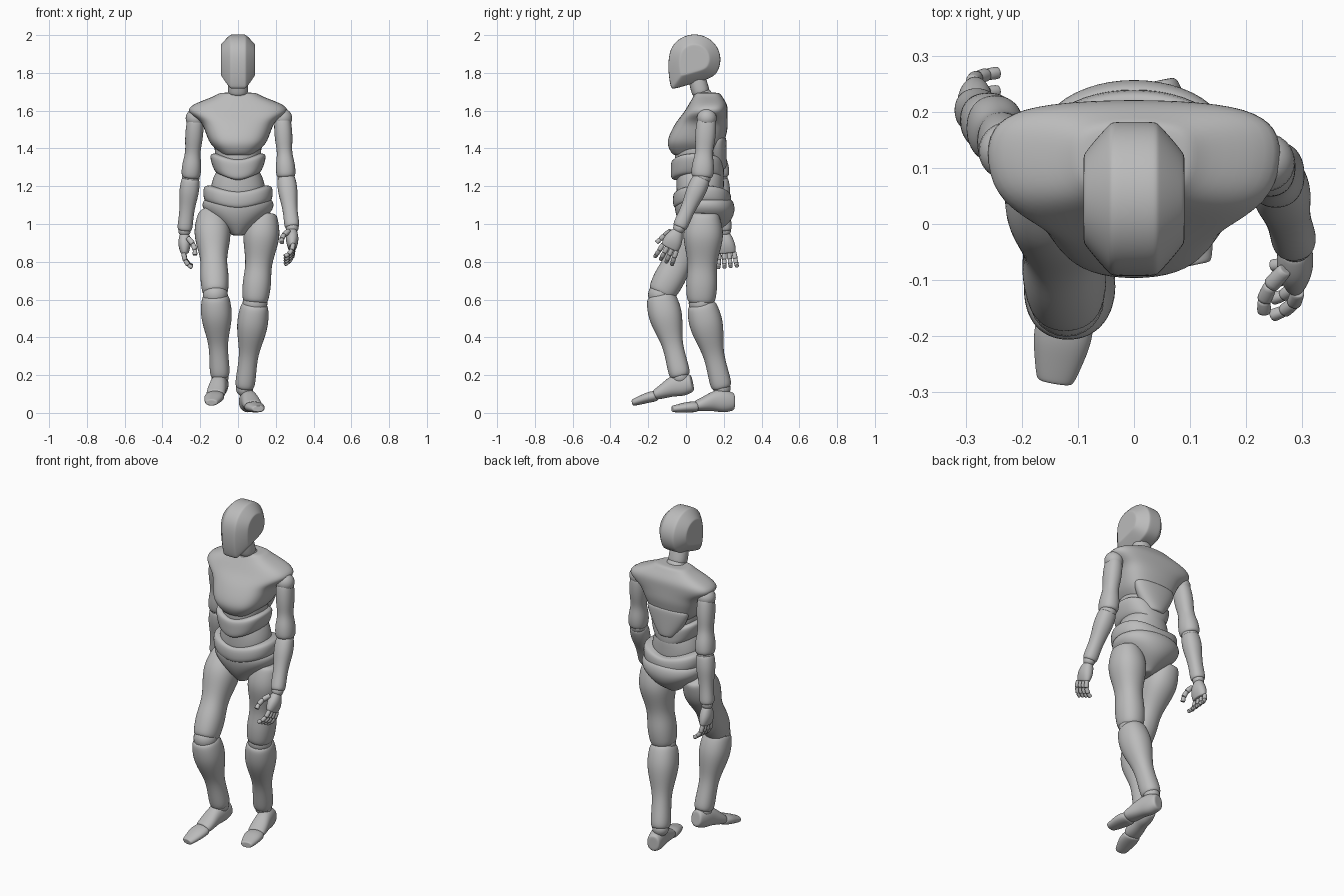
import bpy, bmesh, math
from mathutils import Matrix, Vector

if "Cube" in bpy.data.objects:
    bpy.data.objects.remove(bpy.data.objects["Cube"])

grey = bpy.data.materials.new("plain grey")
grey.use_nodes = True
grey.diffuse_color = (0.5, 0.5, 0.5, 1)
grey.node_tree.nodes["Principled BSDF"].inputs["Base Color"].default_value = grey.diffuse_color


def skin(name, rings, levels=2):
    """Join rings of points into a closed, smoothed body."""
    bm = bmesh.new()
    loops = [[bm.verts.new(point) for point in ring] for ring in rings]
    count = len(loops[0])
    for lower, upper in zip(loops, loops[1:]):
        for i in range(count):
            j = (i + 1) % count
            bm.faces.new((lower[i], lower[j], upper[j], upper[i]))
    bm.faces.new(loops[0])
    bm.faces.new(loops[-1])
    bmesh.ops.recalc_face_normals(bm, faces=bm.faces)
    for face in bm.faces:
        face.smooth = True
    mesh = bpy.data.meshes.new(name)
    bm.to_mesh(mesh)
    bm.free()
    mesh.materials.append(grey)
    body = bpy.data.objects.new(name, mesh)
    bpy.context.collection.objects.link(body)
    smoothing = body.modifiers.new("smoothing", "SUBSURF")
    smoothing.levels = smoothing.render_levels = levels


def tube(name, start, end, widths, lows, highs, matrix=Matrix(), boxy=0.9, egg=0.0, sag=0.0,
         levels=2):
    """Evenly spaced rounded sections from start to end, with softened rims.

    widths are half widths; lows and highs bound each section in local y;
    egg makes the high side wider; sag drops the middle below the flanks."""
    sides = 14

    def ring(index, along, shrink):
        middle = (lows[index] + highs[index]) / 2
        depth = (highs[index] - lows[index]) / 2 * shrink
        points = []
        for i in range(sides):
            angle = math.tau * (i + 0.5) / sides
            c, s = math.cos(angle), math.sin(angle)
            x = math.copysign(abs(c) ** boxy, c) * (1 + egg * s)
            y = math.copysign(abs(s) ** boxy, s)
            drop = sag * (abs(c) - 0.6)
            points.append(matrix @ Vector((x * widths[index] * shrink, middle + y * depth,
                                           along + drop)))
        return points

    rim = (end - start) * 0.06
    last = len(widths) - 1
    step = (end - start - 2 * rim) / last
    full = 1.03
    rings = [ring(i, start + rim + i * step, full) for i in range(last + 1)]
    rings = [ring(0, start, 0.5), ring(0, start, 0.88)] + rings
    rings += [ring(last, end, 0.88), ring(last, end, 0.5)]
    skin(name, rings, levels)


def limb(name, bottom, top, radii, depth_ratio=1.0, levels=2):
    """Turned segment between two joints; radii run from bottom to top."""
    bottom, top = Vector(bottom), Vector(top)
    axis = top - bottom
    up = axis.normalized()
    across = (Vector((1, 0, 0)) - up * up.x).normalized()
    turn = Matrix((across, up.cross(across), up)).transposed().to_4x4()
    depths = [r * depth_ratio for r in radii]
    tube(name, 0, axis.length, radii, [-d for d in depths], depths,
         Matrix.Translation(bottom) @ turn, levels=levels)


def ball(name, centre, radius):
    bpy.ops.mesh.primitive_uv_sphere_add(segments=24, ring_count=12, radius=radius, location=centre)
    bpy.context.object.name = name
    bpy.context.object.data.materials.append(grey)
    bpy.ops.object.shade_smooth()


def belt(name, bottom, top, widths, front, back, **shape):
    """Trunk band with constant front and back."""
    count = len(widths)
    tube(name, bottom, top, widths, [front] * count, [back] * count, **shape)


# Head: round skull and straight face in profile, chamfered toward the ears
profile = []
for degrees in range(-45, 160, 20):
    angle = math.radians(degrees)
    profile.append(Vector((0, 0.045 + 0.14 * math.cos(angle), 1.87 + 0.136 * math.sin(angle))))
for y, z in ((-0.094, 1.87), (-0.093, 1.79), (-0.08, 1.72), (-0.07, 1.712), (0.04, 1.745)):
    profile.append(Vector((0, y, z)))
ear = Vector((0, 0.045, 1.88))
half = [(0.038, 1), (0.042, 0.98), (0.065, 0.8), (0.087, 0.6), (0.09, 0.56), (0.09, 0.4)]
slices = [(-x, size) for x, size in reversed(half)] + half
skin("head", [[ear.lerp(p, size) + Vector((x, 0, 0)) for p in profile] for x, size in slices])

# Neck and trunk
limb("upper_neck", (0, 0.08, 1.69), (0, 0.05, 1.8), [0.055, 0.05], 0.9)
limb("lower_neck", (0, 0.11, 1.61), (0, 0.08, 1.7), [0.075, 0.055], 0.9)
tube("chest", 1.36, 1.695,
     [0.1, 0.145, 0.163, 0.177, 0.195, 0.27, 0.248, 0.12],
     [-0.08, -0.1, -0.09, -0.07, -0.045, -0.01, 0.015, 0.04],
     [0.18, 0.2, 0.21, 0.22, 0.22, 0.22, 0.22, 0.19], boxy=0.68, egg=0.08)
belt("back_plate", 1.29, 1.46, [0.06, 0.11, 0.14], 0.12, 0.215)
belt("ribs", 1.3, 1.42, [0.11, 0.13], -0.06, 0.19)
belt("upper_belly", 1.25, 1.36, [0.12, 0.14, 0.15], -0.08, 0.2, boxy=0.8, sag=0.04)
belt("lower_belly", 1.15, 1.29, [0.145, 0.14, 0.11], -0.05, 0.2, sag=0.02)
belt("waist_belt", 1.1, 1.19, [0.182, 0.186], -0.07, 0.24, boxy=0.85, sag=0.04)
tube("pelvis", 0.94, 1.135, [0.04, 0.095, 0.15, 0.19, 0.188],
     [0, -0.03, -0.05, -0.06, -0.06], [0.15, 0.22, 0.25, 0.26, 0.25])


# Feet: the tubes run forward from the heel, their local y is up
def foot(side, heel, yaw, pitch):
    pose = (Matrix.Translation(heel) @ Matrix.Rotation(yaw, 4, "Z")
            @ Matrix.Rotation(pitch + math.pi / 2, 4, "X"))
    tube(side + "_foot", 0, 0.21, [0.04, 0.046, 0.045, 0.05, 0.05],
         [0.01, 0, 0.01, 0.01, 0.01], [0.11, 0.125, 0.12, 0.095, 0.07], pose)
    tube(side + "_toes", 0.2, 0.335, [0.05, 0.053, 0.045, 0.035],
         [0.003] * 4, [0.06, 0.06, 0.05, 0.04], pose)


# Legs share their turned shapes and differ only in pose
def leg(side, hip, knee, ankle, heel, yaw, pitch):
    hip, knee, ankle = Vector(hip), Vector(knee), Vector(ankle)
    limb(side + "_thigh", knee, hip, [0.071, 0.077, 0.066, 0.084, 0.101, 0.08], 1.1)
    ball(side + "_knee", knee, 0.066)
    limb(side + "_shin", ankle, knee, [0.054, 0.05, 0.05, 0.07, 0.085, 0.076], 1.08)
    ball(side + "_ankle", ankle, 0.046)
    foot(side, heel, yaw, pitch)


leg("left", (0.135, 0.095, 1.06), (0.09, 0.08, 0.58), (0.035, 0.19, 0.13), (0.04, 0.255, 0), 0.2, 0)
leg("right", (-0.14, 0.1, 1.06), (-0.12, -0.135, 0.625), (-0.095, -0.03, 0.19),
    (-0.085, 0.045, 0.1), -0.17, 0.2)


# Hands: local axes are inward, forward and down from the wrist
def hand(side, sign, wrist, pitch):
    size = 1.15
    pose = (Matrix.Translation(wrist) @ Matrix.Rotation(pitch, 4, "X")
            @ Matrix.Diagonal((-sign * size, -size, -size, 1)))
    tube(side + "_palm", 0.015, 0.105, [0.023, 0.029, 0.028, 0.02],
         [-0.027, -0.038, -0.044, -0.043], [0.027, 0.041, 0.045, 0.043], pose)

    def digit(name, base, spread, bend, curl, length, radius):
        point = Vector(base)
        for bone in ("base", "middle", "tip"):
            reach = Vector((math.sin(bend), spread, math.cos(bend))) * length
            limb(f"{side}_{name}_{bone}", pose @ point, pose @ (point + reach),
                 [radius * 0.9, radius], levels=1)
            point += reach
            bend += curl
            length *= 0.8
            radius *= 0.92

    for i, name in enumerate(("little", "ring", "middle", "index")):
        forward = (i - 1.5) * 0.023
        digit(name + "_finger", (-0.005, forward, 0.1), forward * 3, 0.2, 0.4, 0.034, 0.0135)
    digit("thumb", (0.015, 0.03, 0.03), 0.4, 0.7, -0.35, 0.036, 0.015)


# Arms share their turned shapes as well
def arm(side, sign, shoulder, elbow, wrist, pitch):
    limb(side + "_upper_arm", elbow, shoulder, [0.052, 0.051, 0.038, 0.045, 0.048, 0.045], 1.15)
    ball(side + "_shoulder", shoulder, 0.052)
    ball(side + "_elbow", elbow, 0.046)
    limb(side + "_forearm", wrist, elbow, [0.041, 0.038, 0.042, 0.053, 0.05])
    ball(side + "_wrist", wrist, 0.033)
    hand(side, sign, wrist, pitch)


arm("left", 1, (0.235, 0.11, 1.56), (0.255, 0.085, 1.245), (0.287, -0.035, 0.98), -0.45)
arm("right", -1, (-0.225, 0.13, 1.56), (-0.25, 0.175, 1.245), (-0.283, 0.205, 0.965), 0.08)
